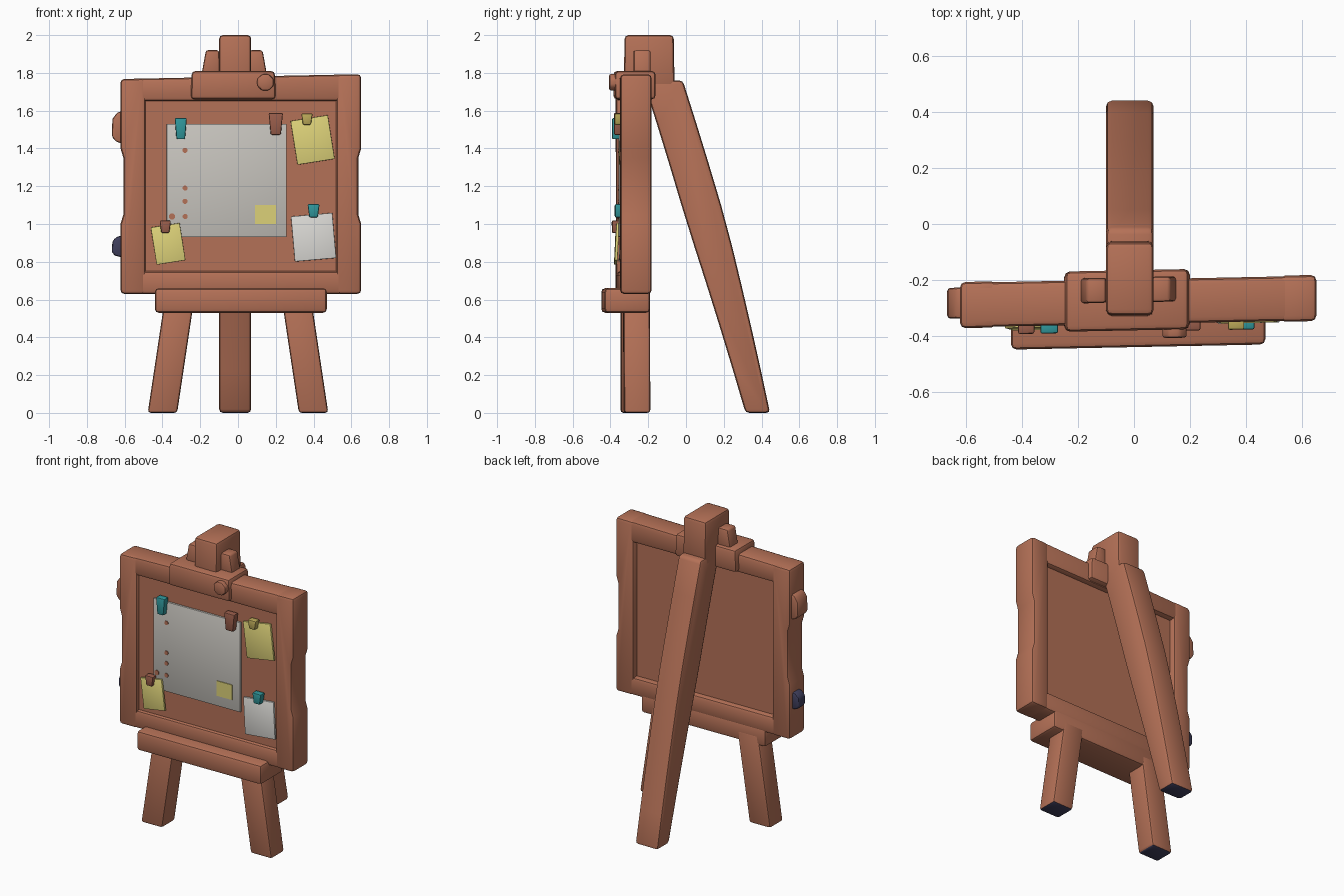
import bpy, bmesh, math
from mathutils import Matrix, Vector

if "Cube" in bpy.data.objects:
    bpy.data.objects.remove(bpy.data.objects["Cube"], do_unlink=True)


def material(name, *rgb):
    mat = bpy.data.materials.new(name)
    mat.use_nodes = True
    mat.diffuse_color = (*rgb, 1)
    mat.node_tree.nodes["Principled BSDF"].inputs["Base Color"].default_value = (*rgb, 1)
    return mat


WOOD = material("terracotta wood", 0.46, 0.165, 0.095)
NAVY = material("navy rubber", 0.05, 0.05, 0.11)
PAGE = material("grey paper", 0.58, 0.56, 0.52)
WHITE = material("white paper", 0.7, 0.69, 0.66)
YELLOW = material("yellow paper", 0.72, 0.64, 0.19)
TEAL = material("teal clip", 0.03, 0.31, 0.33)
RUST = material("rust clip", 0.32, 0.11, 0.07)
OLIVE = material("olive clip", 0.5, 0.4, 0.1)

SKEW = 0.02        # the board stands very slightly turned
MIDDLE = 0.015     # centre line of the frame
FRAME_DEPTH = (-0.36, -0.195)
PANEL_FRONT = -0.335
SIDES = {"right": -1, "left": 1}


def prism(name, outline, depth, mat=WOOD, bevel=0.02, along_x=False, tilt=0.0, sole=False):
    """Extrude an outline, soften its hard edges, and darken the sole of a leg."""
    bm = bmesh.new()
    top = max(z for _, z in outline)

    def place(point, d):
        u, z = point
        return (d, u, z) if along_x else (u, d + SKEW * u + tilt * (z - top), z)

    near, far = ([bm.verts.new(place(p, d)) for p in outline] for d in depth)
    bm.faces.new(near)
    bm.faces.new(far)
    for i in range(len(outline)):
        bm.faces.new((near[i - 1], near[i], far[i], far[i - 1]))
    bmesh.ops.recalc_face_normals(bm, faces=bm.faces)
    if sole:
        for face in bm.faces:
            face.material_index = int(face.normal.z < -0.8)
    hard = [e for e in bm.edges if e.calc_face_angle() > 0.6]
    if bevel:
        bmesh.ops.bevel(bm, geom=hard, offset=bevel, segments=2, profile=0.5,
                        affect="EDGES", clamp_overlap=True, material=-1)
    mesh = bpy.data.meshes.new(name)
    bm.to_mesh(mesh)
    bm.free()
    mesh.materials.append(mat)
    if sole:
        mesh.materials.append(NAVY)
    part = bpy.data.objects.new(name, mesh)
    bpy.context.collection.objects.link(part)
    bpy.ops.object.select_all(action="DESELECT")
    part.select_set(True)
    bpy.context.view_layer.objects.active = part
    bpy.ops.object.shade_smooth_by_angle(angle=math.radians(40))


def taper(x, low, high, half_low, half_high, shift=0.0):
    """Four-sided outline, its top moved sideways by shift."""
    return [(x - half_low, low), (x + half_low, low),
            (x + shift + half_high, high), (x + shift - half_high, high)]


def disc(x, z, radius):
    steps = [math.tau * (i + 0.5) / 8 for i in range(8)]
    return [(x + radius * math.cos(a), z + radius * math.sin(a)) for a in steps]


# Frame: two hewn stiles with a shallow waist, and two rails
INNER, WIDE, WAIST = 0.505, 0.637, 0.622
BOTTOM = 0.63


def frame_top(x):
    return 1.78 + SKEW * x


for side, sign in SIDES.items():
    inner, wide, waist = (MIDDLE + sign * half for half in (INNER, WIDE, WAIST))
    outline = [(inner, BOTTOM), (inner, frame_top(inner)), (wide, frame_top(wide)),
               (wide, 1.4), (waist, 1.35), (waist, 1.05), (wide, 1), (wide, BOTTOM)]
    prism(f"frame_{side}_stile", outline, FRAME_DEPTH)

ends = (MIDDLE - WAIST, MIDDLE + WAIST)
rail_depth = (FRAME_DEPTH[0] + 0.003, FRAME_DEPTH[1] - 0.003)
prism("frame_top_rail", [(x, 1.65) for x in ends] + [(x, frame_top(x)) for x in ends[::-1]],
      rail_depth)
prism("frame_bottom_rail", taper(MIDDLE, BOTTOM, 0.75, WAIST, WAIST), rail_depth)
prism("board_panel", taper(MIDDLE, 0.7, 1.7, 0.54, 0.54), (PANEL_FRONT, -0.235), bevel=0)

# Ledge and top clamp
prism("ledge", taper(MIDDLE, 0.53, 0.66, 0.455, 0.455), (-0.44, -0.2))
prism("clamp_block", taper(-0.025, 1.66, 1.81, 0.225, 0.22), (-0.38, -0.165))
prism("clamp_knob", disc(0.145, 1.75, 0.047), (-0.41, -0.36), bevel=0.01)

# Mirrored pegs and front legs
for side, sign in SIDES.items():
    prism(f"{side}_peg", taper(-0.02 + sign * 0.125, 1.78, 1.92, 0.05, 0.035, -sign * 0.01),
          (-0.28, -0.19), bevel=0.012)
    prism(f"{side}_front_leg", taper(sign * 0.4, 0, 0.6, 0.078, 0.078, -sign * 0.09),
          (-0.338, -0.198), bevel=0.016, sole=True)


# Back leg: bowed and swelling upwards, ending in a square head
def back_leg_edge(z, sign):
    centre = 0.38 - 0.25 * z - 0.02 * z * z
    return (centre + sign * (0.065 + 0.04 * min(z, 1)), z)


heights = [1.76 * i / 8 for i in range(9)]
BACK_LEG_WIDTH = (-0.1, 0.07)
prism("back_leg", [back_leg_edge(z, -1) for z in heights]
      + [back_leg_edge(z, 1) for z in reversed(heights)],
      BACK_LEG_WIDTH, along_x=True, sole=True)
prism("back_leg_head", taper(-0.195, 1.7, 2, 0.135, 0.13), BACK_LEG_WIDTH, along_x=True)

# Lug and bumper on the right edge
for name, z, half, depth, mat in (("side_lug", 1.51, 0.09, (-0.325, -0.215), WOOD),
                                  ("side_bumper", 0.88, 0.06, (-0.3, -0.225), NAVY)):
    outline = [(-0.6, z - half), (-0.65, z - half * 0.8), (-0.668, z - half / 2),
               (-0.665, z + half / 2), (-0.64, z + half * 0.9), (-0.6, z + half)]
    prism(name, outline, depth, mat, bevel=0.012)


# Sheets pinned to the board
def sheet(name, mat, x, z, width, height, turn=0, front=-0.35, tilt=0.05):
    spin = Matrix.Rotation(math.radians(turn), 2)
    corners = [Vector(c) for c in taper(0, -height / 2, height / 2, width / 2, width / 2)]
    outline = [tuple(spin @ c + Vector((x, z))) for c in corners]
    prism(name, outline, (front, front + 0.015), mat, bevel=0.003, tilt=tilt)


sheet("main_page", PAGE, -0.06, 1.23, 0.635, 0.6, tilt=0)
sheet("upper_note", YELLOW, 0.395, 1.445, 0.2, 0.235, turn=9)
sheet("lower_white_note", WHITE, 0.4, 0.93, 0.22, 0.24, turn=5)
sheet("lower_yellow_note", YELLOW, -0.37, 0.895, 0.155, 0.2, turn=9, front=-0.362)

# Painted marks on the page
mark_depth = (-0.355, -0.349)
prism("page_sticker", taper(0.145, 1, 1.1, 0.055, 0.055), mark_depth, YELLOW, bevel=0)
for i, z in enumerate((1.04, 1.12, 1.19, 1.39)):
    prism(f"page_dot_{i}", disc(-0.28, z, 0.014), mark_depth, bevel=0)
prism("page_side_dot", disc(-0.35, 1.04, 0.017), mark_depth, bevel=0)


# Clips: small blocks narrowing downwards
def clip(name, mat, x, z, half_width, half_height):
    prism(name, taper(x, z - half_height, z + half_height, half_width * 0.7, half_width),
          (-0.385, -0.34), mat, bevel=0.007)


clip("page_right_clip", TEAL, -0.303, 1.505, 0.032, 0.056)
clip("page_left_clip", RUST, 0.2, 1.53, 0.038, 0.058)
clip("upper_note_clip", OLIVE, 0.365, 1.555, 0.03, 0.03)
clip("white_note_clip", TEAL, 0.4, 1.07, 0.032, 0.035)
clip("yellow_note_clip", RUST, -0.385, 0.985, 0.03, 0.033)
